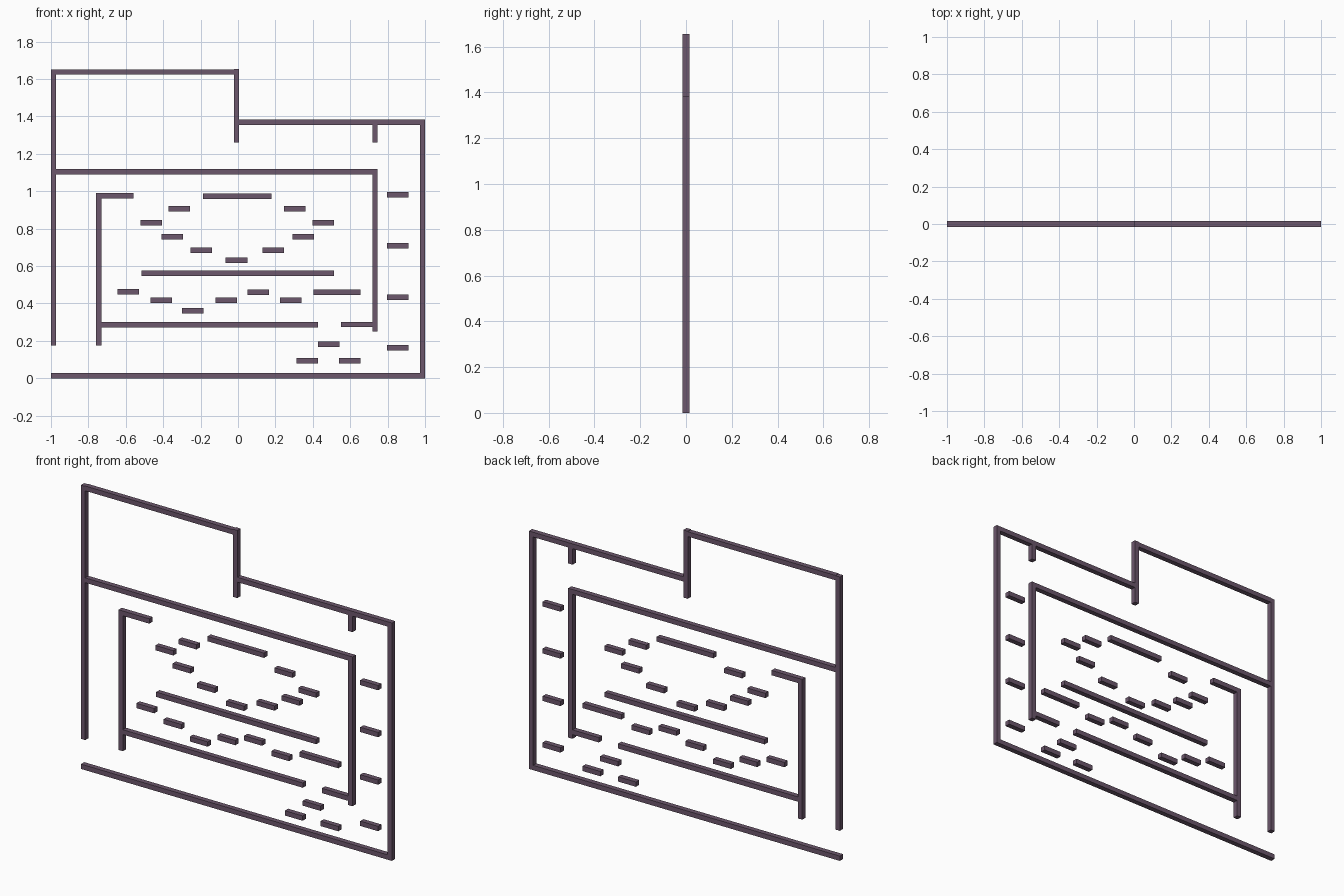
import bpy, bmesh

T = 0.028   # bar thickness
D = 0.03    # depth in y

mat = bpy.data.materials.new("dusty plum")
mat.diffuse_color = (0.15, 0.095, 0.15, 1)


def bar(name, x0, x1, z0, z1):
    bm = bmesh.new()
    bmesh.ops.create_cube(bm, size=1)
    for v in bm.verts:
        v.co.x = x1 if v.co.x > 0 else x0
        v.co.y = D / 2 if v.co.y > 0 else -D / 2
        v.co.z = z1 if v.co.z > 0 else z0
    me = bpy.data.meshes.new(name)
    bm.to_mesh(me)
    bm.free()
    me.materials.append(mat)
    ob = bpy.data.objects.new(name, me)
    bpy.context.collection.objects.link(ob)


def beam(name, x0, x1, zc):
    bar(name, x0, x1, zc - T / 2, zc + T / 2)


def post(name, xc, z0, z1):
    bar(name, xc - T / 2, xc + T / 2, z0, z1)


# outer shell
bar("ground_floor", -1, 1, 0, T)
post("outer_left_wall", -0.986, 0.175, 1.65)
post("outer_right_wall", 0.986, T, 1.383)
beam("upper_roof", -0.972, -0.022, 1.638)
post("step_wall", -0.008, 1.262, 1.655)
beam("lower_roof", 0.006, 0.972, 1.369)
post("roof_stub", 0.733, 1.262, 1.355)

# inner room
beam("inner_ceiling", -0.972, 0.747, 1.104)
post("inner_right_wall", 0.733, 0.25, 1.09)
post("inner_left_wall", -0.744, 0.175, 0.99)
beam("inner_left_ledge", -0.73, -0.56, 0.976)
beam("inner_floor", -0.73, 0.427, 0.286)
beam("inner_floor_right", 0.55, 0.72, 0.288)

# long platforms
beam("top_platform", -0.186, 0.178, 0.974)
beam("middle_platform", -0.516, 0.513, 0.562)
beam("right_platform", 0.405, 0.655, 0.46)

# short platforms, as (centre x, centre z)
steps = [
    (-0.314, 0.907), (-0.463, 0.832), (-0.352, 0.757), (-0.196, 0.685),
    (-0.008, 0.631), (0.188, 0.685), (0.349, 0.757), (0.456, 0.832),
    (0.303, 0.907),
    (-0.586, 0.463), (-0.411, 0.417), (-0.242, 0.361), (-0.064, 0.417),
    (0.108, 0.46), (0.282, 0.417),
    (0.484, 0.182), (0.369, 0.094), (0.598, 0.094),
    (0.854, 0.982), (0.854, 0.709), (0.854, 0.433), (0.854, 0.163),
]
for i, (x, z) in enumerate(steps):
    beam(f"step_{i + 1}", x - 0.0575, x + 0.0575, z)
